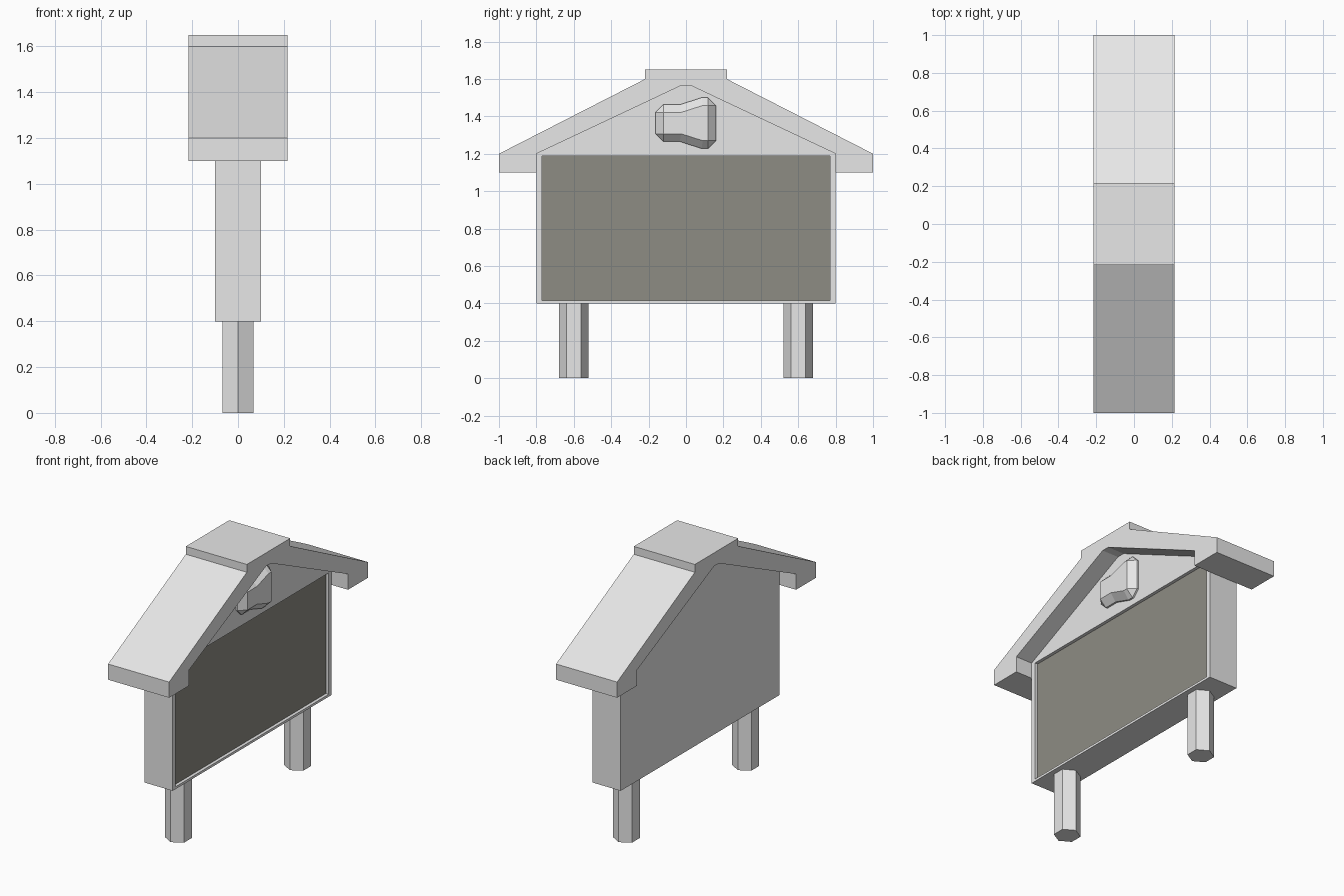
import bpy, bmesh, math
from mathutils import Matrix

if "Cube" in bpy.data.objects:
    bpy.data.objects.remove(bpy.data.objects["Cube"])


def material(name, rgb):
    m = bpy.data.materials.new(name)
    m.diffuse_color = (*rgb, 1)
    m.use_nodes = True
    m.node_tree.nodes["Principled BSDF"].inputs["Base Color"].default_value = m.diffuse_color
    return m


PALE = material("pale_grey", (0.8, 0.8, 0.8))
DARK = material("warm_dark_grey", (0.27, 0.262, 0.23))


def add_object(name, bm, mats):
    bmesh.ops.recalc_face_normals(bm, faces=bm.faces)
    me = bpy.data.meshes.new(name)
    bm.to_mesh(me)
    bm.free()
    for m in mats:
        me.materials.append(m)
    ob = bpy.data.objects.new(name, me)
    bpy.context.collection.objects.link(ob)
    return ob


def prism(profile, x0, x1):
    """Extrude a (y, z) profile along x."""
    bm = bmesh.new()
    a = [bm.verts.new((x0, y, z)) for y, z in profile]
    b = [bm.verts.new((x1, y, z)) for y, z in profile]
    n = len(profile)
    bm.faces.new(a)
    front = bm.faces.new(b)
    for i in range(n):
        j = (i + 1) % n
        bm.faces.new((a[i], a[j], b[j], b[i]))
    bmesh.ops.recalc_face_normals(bm, faces=bm.faces)
    return bm, front, b


def mirrored(half):
    """Complete a profile given for y > 0."""
    return half + [(-y, z) for y, z in reversed(half)]


# Board: slab with a gable top and a recessed dark panel on the +x side
bm, face, fv = prism(mirrored([(0.8, 0.4), (0.8, 1.2), (0.025, 1.565)]), -0.1, 0.1)
bmesh.utils.face_split(face, fv[1], fv[4])
face = next(f for f in bm.faces
            if f.normal.x > 0.9 and f.calc_center_median().z < 1.0) if not bm.normal_update() else None
bmesh.ops.inset_individual(bm, faces=[face], thickness=0.01)
for v in face.verts:
    v.co.y = math.copysign(0.77, v.co.y)
    v.co.z = 0.415 if v.co.z < 0.8 else 1.188
panel = bmesh.ops.extrude_discrete_faces(bm, faces=[face])["faces"][0]
for v in panel.verts:
    v.co.x -= 0.02
panel.material_index = 1
add_object("notice_board", bm, [PALE, DARK])

# Roof: gabled band with square eaves and a raised ridge cap
outer = mirrored([(1, 1.1), (1, 1.2), (0.218, 1.6), (0.218, 1.65)])
inner = mirrored([(-0.8, 1.1), (-0.8, 1.2), (-0.025, 1.565)])
bm, _, _ = prism(outer + inner, -0.215, 0.215)
add_object("roof", bm, [PALE])

# Ornament: chamfered flared block on the gable
half = [(-0.163, 0.099), (-0.033, 0.099), (0.083, 0.136), (0.16, 0.136)]
profile = [(y, 1.364 + h) for y, h in half] + [(y, 1.364 - h) for y, h in reversed(half)]
bm, _, _ = prism(profile, 0.03, 0.153)
ornament = add_object("gable_ornament", bm, [PALE])
bev = ornament.modifiers.new("chamfer", 'BEVEL')
bev.width = 0.042
bev.segments = 1
bev.limit_method = 'ANGLE'
bev.angle_limit = math.radians(40)

# Legs: hexagonal posts with a corner pointing along y
for name, y in (("front_leg", -0.6), ("back_leg", 0.6)):
    bm = bmesh.new()
    bmesh.ops.create_cone(bm, cap_ends=True, segments=6, radius1=0.078, radius2=0.078,
                          depth=0.4)
    if max(v.co.y for v in bm.verts) < 0.075:
        bmesh.ops.rotate(bm, verts=bm.verts, matrix=Matrix.Rotation(math.pi / 6, 3, 'Z'))
    bmesh.ops.translate(bm, verts=bm.verts, vec=(0, y, 0.2))
    add_object(name, bm, [PALE])
